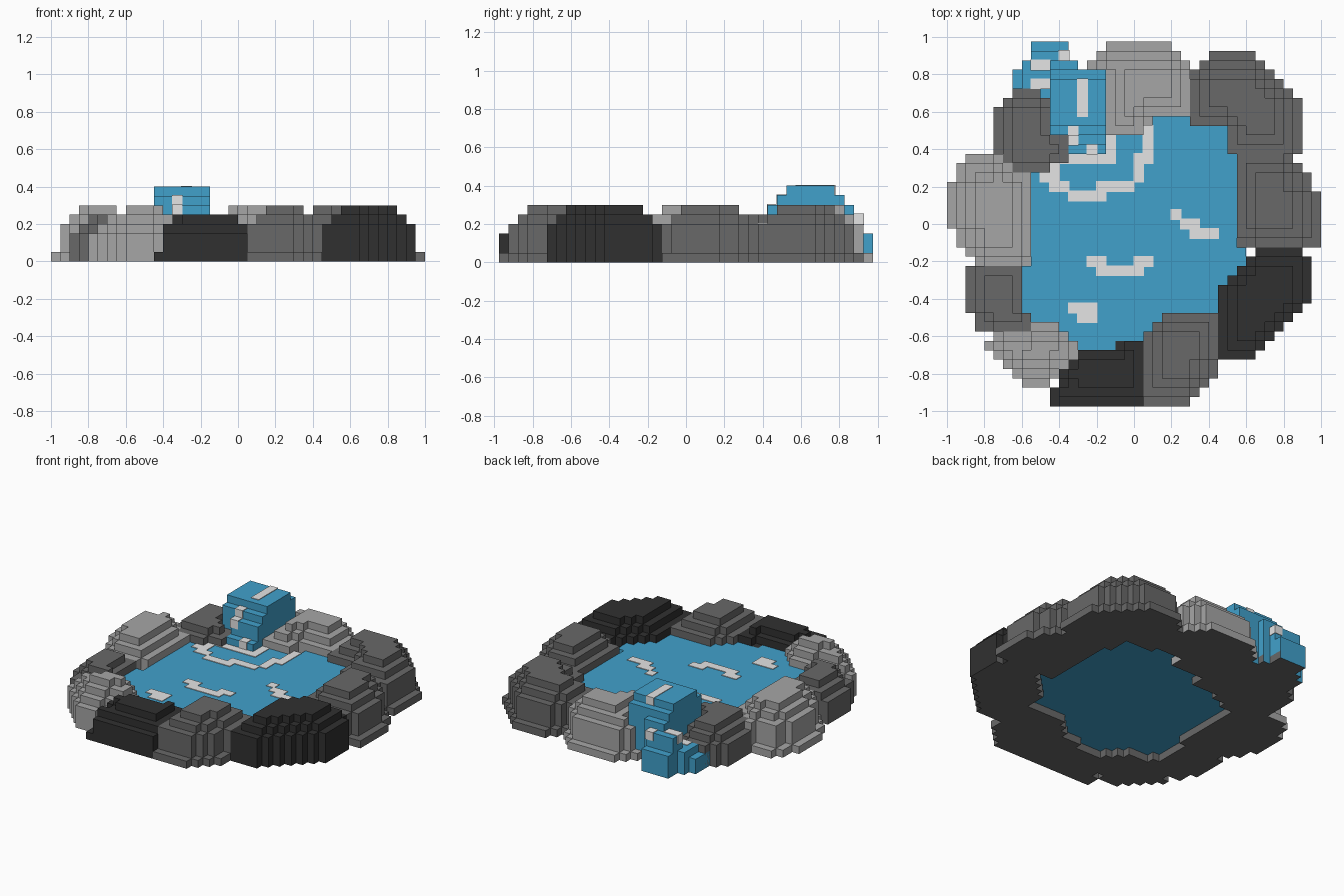
import bpy, bmesh
from mathutils import Vector

cube = bpy.data.objects.get("Cube")
if cube:
    bpy.data.objects.remove(cube)

U = 0.05                                  # block size
ORIGIN = Vector((-1.0, -0.975, 0.0))
CENTRE = Vector((20, 19.5, 0))            # middle of the pool, in blocks
AXES = [Vector(row) for row in ((1, 0, 0), (0, 1, 0), (0, 0, 1))]
DIRS = AXES + [-a for a in AXES]


def material(name, r, g, b):
    m = bpy.data.materials.new(name)
    m.use_nodes = True
    m.diffuse_color = (r, g, b, 1)
    m.node_tree.nodes["Principled BSDF"].inputs["Base Color"].default_value = (r, g, b, 1)
    return m


LIGHT = material("light stone", .38, .38, .38)
MID = material("mid stone", .14, .14, .14)
DARK = material("dark stone", .03, .03, .03)
WATER = material("water blue", .053, .355, .6)
FOAM = material("foam white", .78, .78, .78)


def finish(bm, name, *mats):
    mesh = bpy.data.meshes.new(name)
    bm.to_mesh(mesh)
    bm.free()
    for m in mats:
        mesh.materials.append(m)
    bpy.context.collection.objects.link(bpy.data.objects.new(name, mesh))


def block_mesh(name, cells, mat):
    """Skin a set of blocks; the underside and inner rim use the base stone."""
    bm = bmesh.new()
    for c in cells:
        mid = Vector(c) + Vector((.5, .5, .5))
        for d in DIRS:
            if tuple(int(a + b) for a, b in zip(c, d)) in cells:
                continue
            s = Vector((d.y, d.z, d.x))
            t = d.cross(s)
            pts = [mid + (d + v) / 2 for v in (-s - t, s - t, s + t, t - s)]
            f = bm.faces.new([bm.verts.new(ORIGIN + p * U) for p in pts])
            inward = d.z == 0 and d.dot(mid - CENTRE) < 0
            f.material_index = int(c[2] == 0 and (d.z < 0 or inward))
    bmesh.ops.remove_doubles(bm, verts=bm.verts[:], dist=U / 100)
    bmesh.ops.dissolve_limit(bm, angle_limit=.01, verts=bm.verts[:],
                             edges=bm.edges[:], delimit={'MATERIAL'})
    finish(bm, name, mat, MID)


def plan(box, cuts=(0, 0, 0, 0)):
    """Rectangle of blocks with stepped diagonal corners, from front left round."""
    a, b, c, d = box
    cells = set()
    for i in range(a, b):
        for j in range(c, d):
            l, r, f, k = i - a, b - 1 - i, j - c, d - 1 - j
            if all(s >= cut for s, cut in zip((l + f, r + f, r + k, l + k), cuts)):
                cells.add((i, j))
    return cells


def raise_up(cells, low, high):
    return {(i, j, k) for i, j in cells for k in range(low, high)}


occupied = plan((11, 17, 29, 36)) | plan((13, 17, 27, 29))    # waterfall foot
rocks = []


def rock(name, mat, peak, rim, box, cuts, *extra):
    cells = plan(box, cuts).union(*map(plan, extra)) - occupied
    occupied.update(cells)
    rocks.append((name, mat, peak, rim, cells))


def exposed(i, j):
    """True where the next block away from the pool is empty ground."""
    sx, sy = (1 if i > 19 else -1), (1 if j > 18 else -1)
    return (i + sx, j) not in occupied or (i, j + sy) not in occupied


def build_rock(name, mat, peak, rim, left):
    """Terraced mound with an outer rim, each ring inward one block higher."""
    edge = {p for p in left if rim and exposed(*p)}
    blocks = raise_up(edge, 0, rim)
    left, level = left - edge, 4
    while left:
        inner = {(i, j) for i, j in left
                 if {(i + 1, j), (i - 1, j), (i, j + 1), (i, j - 1)} <= left}
        blocks |= raise_up(left - inner, 0, min(peak, level))
        left, level = inner, level + 1
    block_mesh(name, blocks, mat)


# Ring of rocks
rock("right_side_rock", MID, 6, 1, (31, 39, 17, 27), (0, 0, 2, 0), (39, 40, 17, 23))
rock("back_right_rock", MID, 6, 1, (26, 38, 30, 38), (0, 0, 5, 2), (30, 38, 27, 30))
rock("back_rock", LIGHT, 6, 1, (15, 26, 31, 39), (0, 0, 2, 2), (17, 22, 29, 31))
rock("back_left_rock", MID, 5, 3, (5, 11, 25, 34), (2, 0, 1, 2), (11, 13, 26, 29))
rock("left_side_rock", LIGHT, 6, 1, (1, 9, 15, 27), (2, 0, 2, 1), (0, 1, 19, 24))
rock("left_small_rock", MID, 5, 3, (2, 8, 10, 15), (0, 0, 0, 0), (3, 9, 8, 10))
rock("front_left_rock", LIGHT, 6, 3, (4, 14, 2, 9), (4, 3, 2, 2))
rock("front_dark_rock", DARK, 5, 3, (12, 21, 0, 6), (0, 0, 0, 2), (18, 21, 6, 7))
rock("front_dark_ledge", DARK, 1, 1, (11, 12, 0, 2), (0, 0, 0, 0))
rock("front_rock", MID, 6, 1, (21, 29, 0, 10), (0, 3, 0, 2))
rock("front_right_dark_rock", DARK, 6, 0, (29, 39, 5, 17), (0, 6, 1, 4))
for r in rocks:
    build_rock(*r)

# Pool fills the gap between the rocks, raised one block off the ground
block_mesh("pool_water", raise_up(plan((8, 32, 6, 31)) - occupied, 1, 3), WATER)

# Waterfall tumbling over the back
fall = set()
for box, top in (((11, 17, 30, 35), 8), ((11, 17, 29, 36), 7), ((13, 17, 28, 29), 6),
                 ((13, 17, 27, 28), 4), ((11, 14, 35, 37), 6), ((9, 13, 36, 38), 5),
                 ((9, 13, 38, 39), 3), ((7, 11, 33, 36), 2), ((8, 11, 34, 37), 3)):
    fall |= raise_up(plan(box), 0, top)
block_mesh("waterfall", fall, WATER)


def foam(name, level, *boxes, depth=0, grow=.004):
    """Thin foam skins, just proud of the water they cover."""
    bm = bmesh.new()
    for a, b, c, d in boxes:
        lo = ORIGIN + U * Vector((a, c, level - depth)) - Vector((grow,) * 3)
        hi = ORIGIN + U * Vector((b, d, level)) + Vector((grow,) * 3)
        for v in bmesh.ops.create_cube(bm, size=1)["verts"]:
            v.co = Vector([h if x > 0 else l for x, l, h in zip(v.co, lo, hi)])
    finish(bm, name, FOAM)


foam("outer_ripple", 3, (10, 12, 24, 26), (11, 13, 23, 24), (13, 17, 22, 23),
     (16, 20, 23, 24), (20, 21, 24, 27), (21, 22, 26, 30))
foam("inner_ripple", 3, (12, 18, 26, 27), (17, 18, 27, 29))
foam("middle_ripple", 3, (15, 17, 15, 16), (16, 21, 14, 15), (20, 22, 15, 16))
foam("right_ripple", 3, (24, 25, 20, 21), (25, 27, 19, 20), (26, 29, 18, 19))
foam("front_ripple", 3, (13, 16, 10, 11), (14, 16, 9, 10))
foam("waterfall_top_foam", 8, (14, 15, 31, 35), depth=1)
foam("waterfall_upper_foam", 7, (13, 14, 29, 30), depth=1)
foam("waterfall_middle_foam", 6, (13, 14, 28, 29), depth=1)
foam("waterfall_lower_foam", 4, (15, 16, 27, 28), depth=1)
foam("waterfall_back_foam", 5, (12, 13, 37, 38), (9, 11, 36, 37), depth=1)
foam("side_stream_foam", 3, (9, 11, 34, 35), depth=1)
